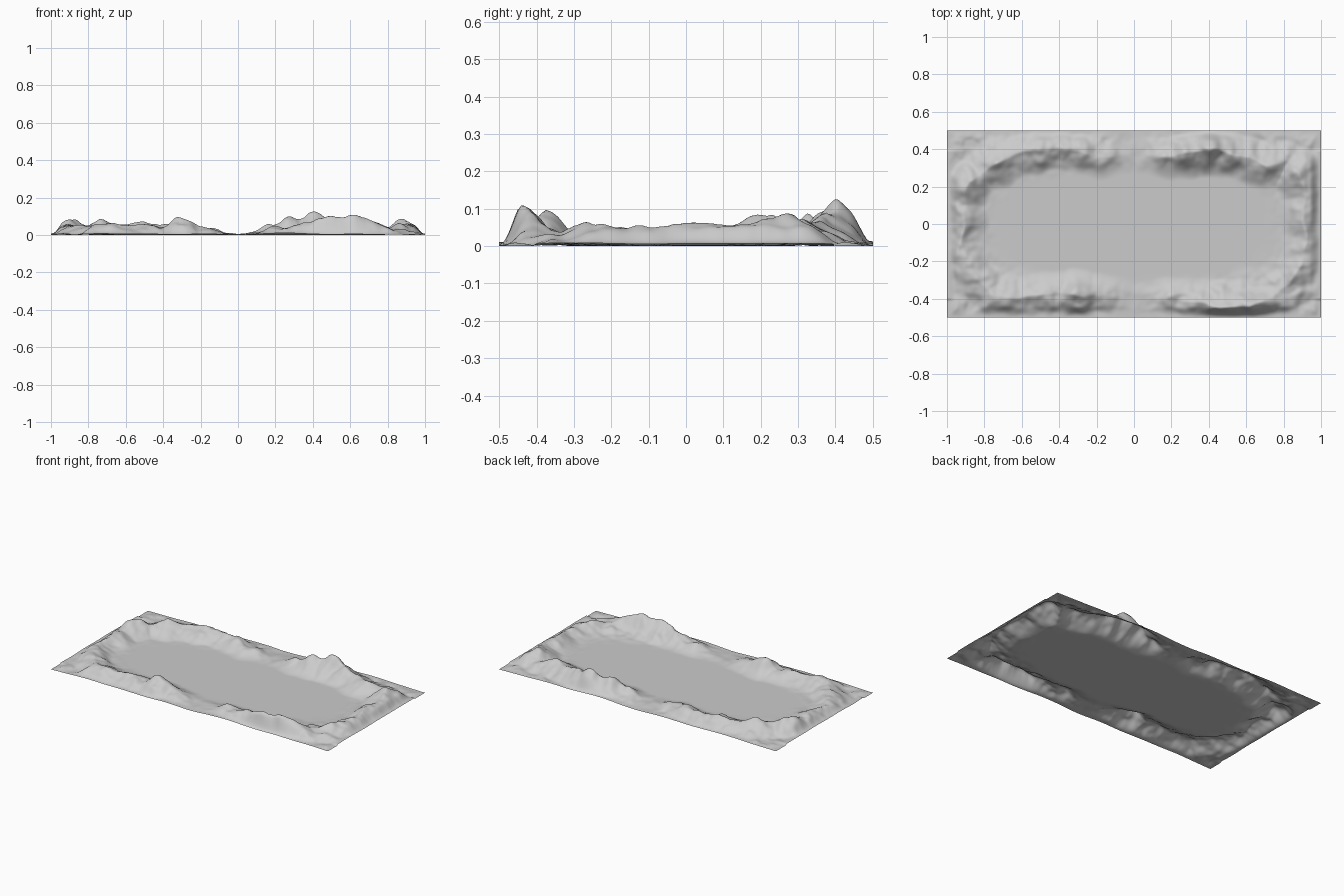
import bpy, bmesh, math
from mathutils import Vector, noise

# Ridge crest lines: (x, y, height); the two lines leave a pass at x = 0
LEFT = [(-0.06, 0.37, 0.010), (-0.18, 0.36, 0.04), (-0.30, 0.39, 0.05), (-0.42, 0.41, 0.05),
        (-0.52, 0.40, 0.064), (-0.64, 0.37, 0.052), (-0.74, 0.32, 0.075), (-0.82, 0.27, 0.045),
        (-0.88, 0.22, 0.08), (-0.92, 0.10, 0.048), (-0.91, 0.00, 0.056), (-0.93, -0.10, 0.042),
        (-0.90, -0.20, 0.046), (-0.84, -0.29, 0.05), (-0.74, -0.38, 0.062), (-0.62, -0.40, 0.05),
        (-0.50, -0.38, 0.054), (-0.40, -0.37, 0.045), (-0.30, -0.385, 0.092), (-0.20, -0.38, 0.04),
        (-0.07, -0.39, 0.008)]
RIGHT = [(0.06, 0.37, 0.012), (0.18, 0.36, 0.05), (0.30, 0.38, 0.085), (0.38, 0.405, 0.117),
         (0.47, 0.39, 0.085), (0.60, 0.35, 0.065), (0.70, 0.31, 0.068), (0.80, 0.34, 0.04),
         (0.89, 0.28, 0.083), (0.92, 0.14, 0.055), (0.90, 0.02, 0.06), (0.93, -0.10, 0.046),
         (0.91, -0.22, 0.052), (0.84, -0.32, 0.045), (0.74, -0.38, 0.05), (0.62, -0.44, 0.098),
         (0.46, -0.45, 0.1), (0.36, -0.42, 0.058), (0.22, -0.40, 0.04), (0.07, -0.40, 0.010)]


def smooth(t):
    t = max(0.0, min(1.0, t))
    return t * t * (3 - 2 * t)


def ridge(p, line):
    """Height of the slope falling away from the nearest crest segment."""
    best = 0.0
    for a, b in zip(line, line[1:]):
        ax, ay, dx, dy = a[0], a[1], b[0] - a[0], b[1] - a[1]
        t = ((p.x - ax) * dx + (p.y - ay) * dy) / (dx * dx + dy * dy)
        t = max(0.0, min(1.0, t))
        d = math.hypot(p.x - ax - t * dx, p.y - ay - t * dy)
        h = a[2] + (b[2] - a[2]) * smooth(t)
        k = max(0.0, 1 - d / (0.10 + 0.55 * h))
        best = max(best, h * (0.5 * smooth(k) + 0.5 * k ** 1.6))
    return best


def height(x, y):
    # Warp the crest lines so they meander
    n = noise.noise_vector(Vector((x * 9, y * 9, 3.0)))
    p = Vector((x + 0.025 * n.x, y + 0.015 * n.y, 0))
    h = max(ridge(p, LEFT), ridge(p, RIGHT))
    # Low foothills between the basin and the border
    basin = (abs(x) / 0.86) ** 3 + (abs(y + 0.01) / 0.33) ** 3
    rim = smooth((basin - 0.5) / 0.9)
    pass_gap = smooth(abs(x) / 0.22)
    rough = noise.noise(Vector((x * 13, y * 13, 7.0)))
    fine = noise.noise(Vector((x * 26, y * 26, 1.0)))
    h *= 0.94 + 0.14 * rough
    h += rim * (0.25 + 0.75 * pass_gap) * max(0.0, 0.007 + 0.014 * rough + 0.006 * fine)
    # Slopes run out at the border, with gentle waves along it
    edge = min(1 - abs(x), 0.5 - abs(y))
    wave = 0.007 * (1 + noise.noise(Vector((x * 5, y * 5, 11.0)))) * pass_gap
    corner = smooth((1 - abs(x)) / 0.3) if abs(y) > 0.4 else 1.0
    fall = smooth(edge / 0.06)
    return max(0.0, h * fall + wave * corner * (1 - fall) * rim)


# Terrain sheet
bm = bmesh.new()
bmesh.ops.create_grid(bm, x_segments=240, y_segments=120, size=1.0)
for v in bm.verts:
    v.co.y *= 0.5
    v.co.z = height(v.co.x, v.co.y)
low = min(v.co.z for v in bm.verts)
for v in bm.verts:
    v.co.z -= low
for f in bm.faces:
    f.smooth = True
mesh = bpy.data.meshes.new("mountain_basin_terrain")
bm.to_mesh(mesh)
bm.free()
terrain = bpy.data.objects.new("mountain_basin_terrain", mesh)
bpy.context.collection.objects.link(terrain)

# Plain stone colour
stone = bpy.data.materials.new("stone_grey")
stone.diffuse_color = (0.6, 0.6, 0.6, 1)
mesh.materials.append(stone)
